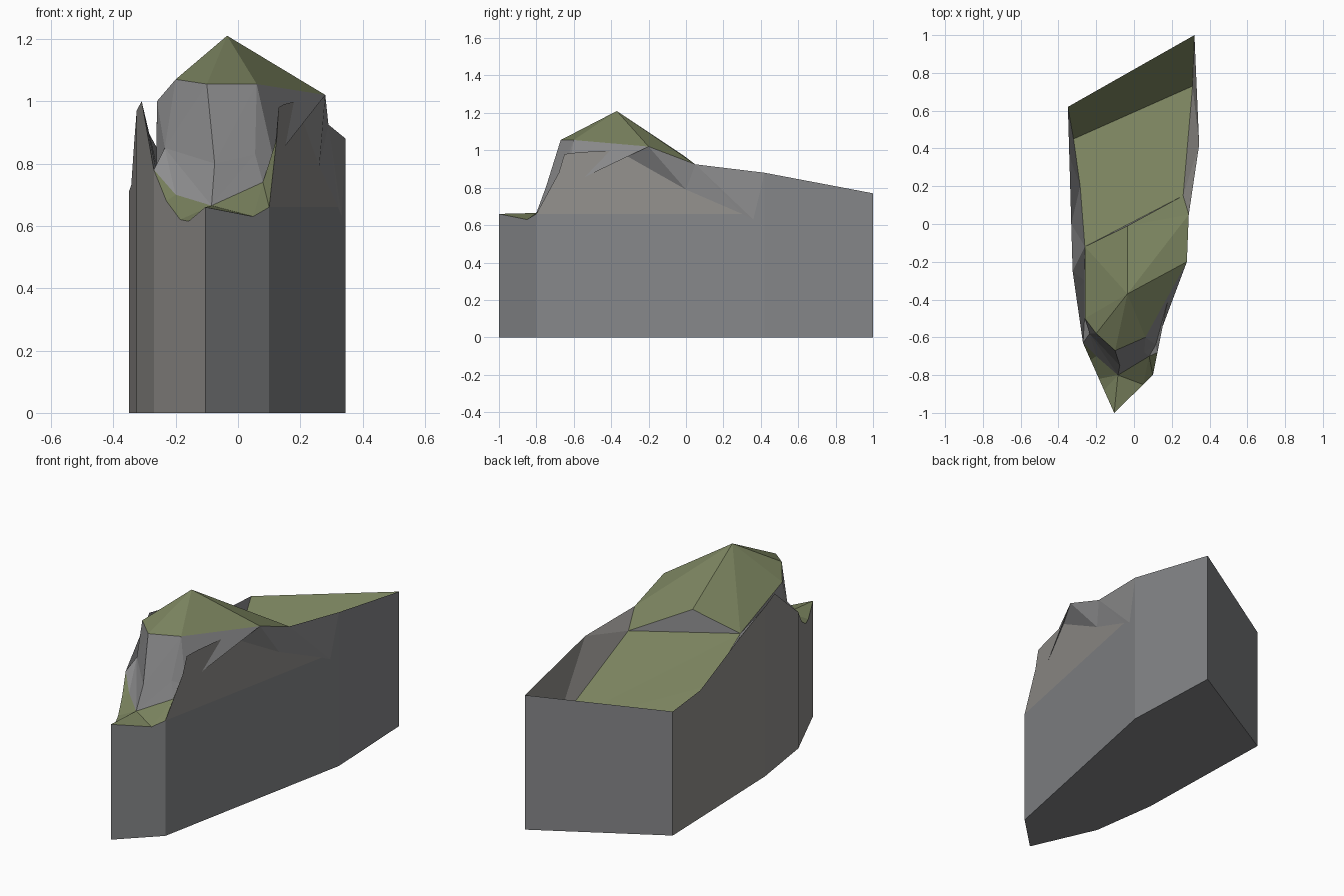
import bpy, bmesh

if "Cube" in bpy.data.objects:
    bpy.data.objects.remove(bpy.data.objects["Cube"])

# Footprint sides as (x, y), running front to back
LEFT = [(-.105, -1), (-.27, -.63), (-.325, -.25), (-.35, .62)]
RIGHT = [(-.105, -1), (.10, -.80), (.345, .42), (.32, 1)]

# Rim height along each side as (y, z)
LEFT_RIM = [(.62, .71), (.36, .73), (0, .88), (-.25, .97), (-.36, 1.0),
            (-.63, .78), (-.72, .68), (-.82, .62), (-.88, .615), (-1, .66)]
RIGHT_RIM = [(-.85, .63), (-.80, .66), (-.68, .88), (-.65, .98), (-.57, .99),
             (-.37, 1.0), (0, .79), (.30, .66), (.36, .63), (.42, .88), (1, .77)]


def side_x(side, y):
    for (x0, y0), (x1, y1) in zip(side, side[1:]):
        if y0 <= y <= y1:
            return x0 + (x1 - x0) * (y - y0) / (y1 - y0)


pts = {}
for tag, side, rim in (("L", LEFT, LEFT_RIM), ("R", RIGHT, RIGHT_RIM)):
    for i, (y, z) in enumerate(rim):
        pts[f"{tag}{i}"] = (side_x(side, y), y, z)
rim_names = list(pts)

# Summit of the crag
pts.update(a=(-.035, -.37, 1.21), b=(-.20, -.58, 1.07), c=(-.10, -.67, 1.055),
           d=(.06, -.60, 1.055), e=(.28, -.20, 1.02), f=(.29, .05, .925),
           g=(-.26, -.50, 1.0), h=(-.26, -.12, .85), k=(-.035, -.01, .97),
           m=(.26, .15, .83))
# Rear hollow, side ravines and front foot of the crag
pts.update(n=(-.285, .20, .68), u=(-.32, .45, .51), v=(.31, .73, .49),
           w=(-.262, -.50, .78), x=(-.262, -.30, .80), y=(.115, -.64, .81),
           p=(-.235, -.58, .85), q=(-.075, -.75, .80), o=(.055, -.68, .83),
           r=(-.20, -.70, .70), s=(-.085, -.80, .665), t=(.08, -.70, .74))

# Base corners under the rim
for nm in "L0 L3 L5 L9 R1 R9 R10".split():
    pts["B" + nm] = (pts[nm][0], pts[nm][1], 0)


def rim(start, end):
    i, j = rim_names.index(start), rim_names.index(end)
    return " ".join(rim_names[i:j + 1])


TURF = ["a b c", "a c d", "a d e", "a e f", "a f k", "a k h", "a h g", "a g b",
        "k f m", "h m v", "h v n", "n v u", "u v R10", "u R10 L0",
        "L5 L6 r", "L6 L7 r", "L7 s r", "L7 L8 s", "L8 L9 s", "L9 R0 s",
        "R0 t s", "R0 R1 t", "R1 R2 t"]
CRAG = ["k m h",
        # front
        "g b p", "b c p", "c q p", "c d q", "d o q", "p q s", "p s r",
        "q o s", "o t s", "L5 r p",
        # left ravine
        "L0 L1 u", "L1 n u", "L1 L2 n", "L2 h n", "L2 L3 h", "L3 x h",
        "L3 L4 x", "L4 w x", "L4 L5 w", "L5 p w", "w p g", "w g x", "g h x",
        # right flank and cleft
        "R2 y t", "t y o", "o y d", "d y e", "R2 R3 y", "R3 R4 y", "R4 R5 y",
        "R5 e y", "R5 R6 e", "R6 f e", "R6 R7 f", "R7 R8 f", "R8 R9 f"]
COOL_WALL = ["R1 R7 R8 R9 BR9 BR1", "R9 R10 BR10 BR9", "R10 L0 BL0 BR10",
             "L9 R0 R1 BR1 BL9", "BL0 BL3 BL5 BL9 BR1 BR9 BR10"]
WARM_WALL = [rim("L0", "L3") + " BL3 BL0", rim("L3", "L5") + " BL5 BL3",
             rim("L5", "L9") + " BL9 BL5", rim("R1", "R7"),
             "R9 m f", "R9 v m", "R9 R10 v"]

PARTS = [("turf", TURF, (.19, .22, .11, 1)),
         ("crag", CRAG, (.27, .27, .275, 1)),
         ("cliff_wall_cool", COOL_WALL, (.235, .24, .25, 1)),
         ("cliff_wall_warm", WARM_WALL, (.29, .28, .265, 1))]

# One closed shell, so that all faces point outward
bm = bmesh.new()
V = {name: bm.verts.new(co) for name, co in pts.items()}
for part, (_, faces, _) in enumerate(PARTS):
    for names in faces:
        bm.faces.new([V[nm] for nm in names.split()]).material_index = part
bmesh.ops.recalc_face_normals(bm, faces=bm.faces[:])

# Split the shell into its parts
for part, (name, _, colour) in enumerate(PARTS):
    cut = bm.copy()
    bmesh.ops.delete(cut, geom=[f for f in cut.faces if f.material_index != part],
                     context='FACES')
    for f in cut.faces:
        f.material_index = 0
    mesh = bpy.data.meshes.new(name)
    cut.to_mesh(mesh)
    cut.free()
    mat = bpy.data.materials.new(name + "_colour")
    mat.diffuse_color = colour
    mat.use_nodes = True
    mat.node_tree.nodes["Principled BSDF"].inputs["Base Color"].default_value = mat.diffuse_color
    mesh.materials.append(mat)
    bpy.context.collection.objects.link(bpy.data.objects.new(name, mesh))
bm.free()
